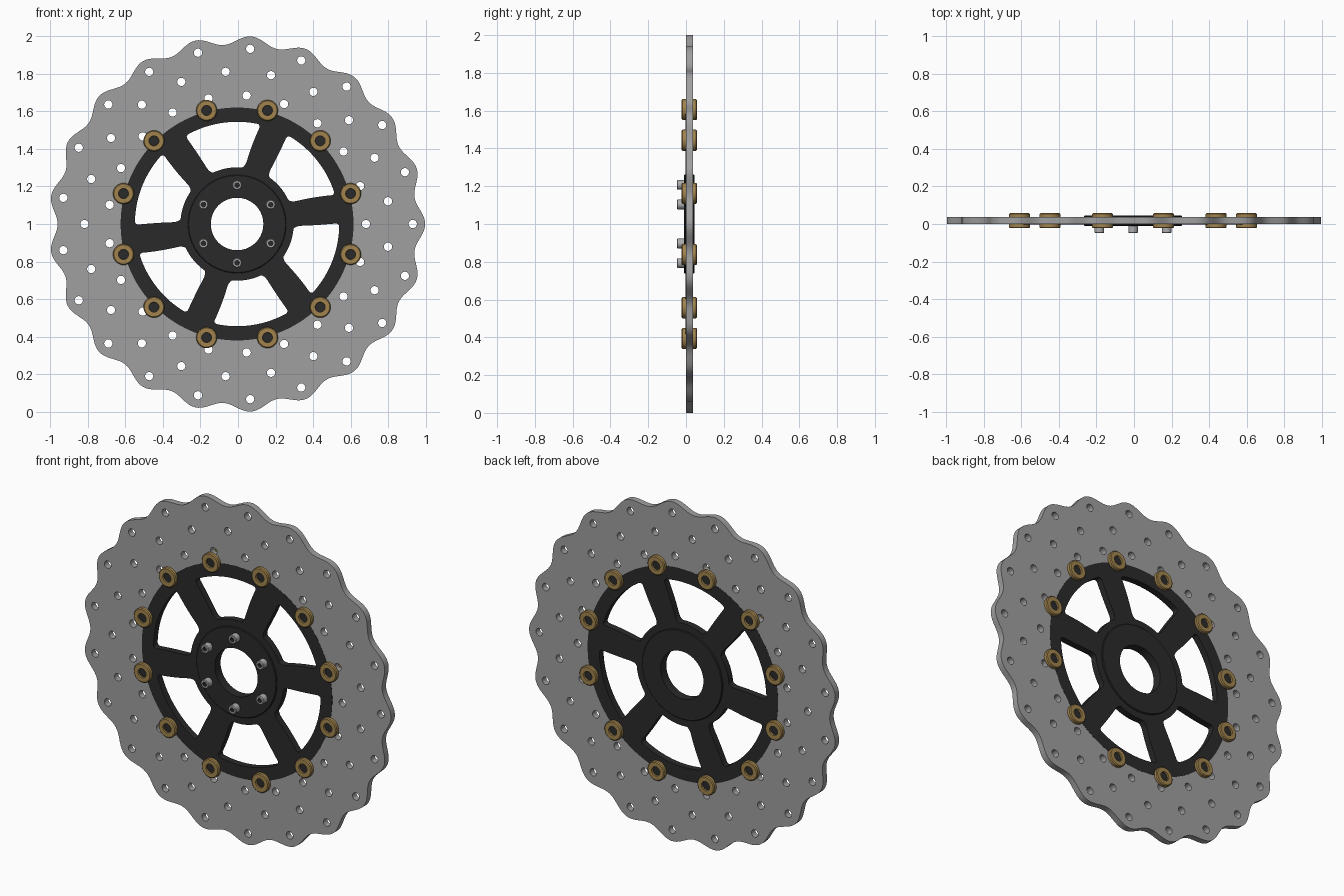
import bpy, bmesh
from math import sin, cos, pi, radians, hypot, atan2
from mathutils import Matrix

cube = bpy.data.objects.get("Cube")
if cube:
    bpy.data.objects.remove(cube)

CENTRE = (-0.005, 0.0175, 1.0)   # hub axis, mid thickness
HALF = 0.0185                    # half thickness of the rotor
LOBES = 21


def material(name, rgb, metallic=0.0):
    m = bpy.data.materials.new(name)
    m.use_nodes = True
    m.diffuse_color = (*rgb, 1)
    m.node_tree.nodes["Principled BSDF"].inputs["Base Color"].default_value = (*rgb, 1)
    return m


steel = material("brushed steel", (0.35, 0.35, 0.35))
black = material("black anodised", (0.023, 0.023, 0.023))
gold = material("gold anodised", (0.36, 0.23, 0.075))
bolt_grey = material("bolt grey", (0.42, 0.42, 0.42))


def polar(r, a):
    return (r * cos(a), r * sin(a))


def circle(r, n, cx=0, cy=0):
    return [(cx + r * cos(2 * pi * i / n), cy + r * sin(2 * pi * i / n)) for i in range(n)]


def add_object(name, mesh, mats, x=0, z=0):
    """Place a mesh, modelled with its axis on local z, so local +z faces the front."""
    ob = bpy.data.objects.new(name, mesh)
    bpy.context.collection.objects.link(ob)
    ob.matrix_world = (Matrix.Translation((CENTRE[0] + x, CENTRE[1], CENTRE[2] + z))
                       @ Matrix.Rotation(pi / 2, 4, 'X'))
    if not mesh.materials:
        for m in mats:
            mesh.materials.append(m)
    bpy.ops.object.select_all(action='DESELECT')
    ob.select_set(True)
    bpy.context.view_layer.objects.active = ob
    bpy.ops.object.shade_smooth_by_angle(angle=radians(35))
    return ob


def plate(name, loops, half, mat):
    """Flat plate: first loop is the outline, the others are openings."""
    cu = bpy.data.curves.new(name, 'CURVE')
    cu.dimensions = '2D'
    cu.fill_mode = 'BOTH'
    cu.extrude = half
    for pts in loops:
        sp = cu.splines.new('POLY')
        sp.points.add(len(pts) - 1)
        for p, (x, y) in zip(sp.points, pts):
            p.co = (x, y, 0, 1)
        sp.use_cyclic_u = True
    tmp = bpy.data.objects.new(name + "_outline", cu)
    bpy.context.collection.objects.link(tmp)
    bpy.context.view_layer.update()
    mesh = bpy.data.meshes.new_from_object(
        tmp.evaluated_get(bpy.context.evaluated_depsgraph_get()))
    bpy.data.objects.remove(tmp)
    bm = bmesh.new()
    bm.from_mesh(mesh)
    bmesh.ops.remove_doubles(bm, verts=bm.verts, dist=1e-5)
    bmesh.ops.recalc_face_normals(bm, faces=bm.faces)
    bm.to_mesh(mesh)
    bm.free()
    mesh.materials.clear()
    return add_object(name, mesh, [mat])


def lathe(name, profile, segments, dark_radius=0.0):
    """Spin (radius, height) points; faces inside dark_radius get slot 1."""
    bm = bmesh.new()
    vs = [bm.verts.new((r, 0, h)) for r, h in profile]
    es = [bm.edges.new(pair) for pair in zip(vs, vs[1:])]
    bmesh.ops.spin(bm, geom=vs + es, cent=(0, 0, 0), axis=(0, 0, 1),
                   angle=2 * pi, steps=segments)
    bmesh.ops.remove_doubles(bm, verts=bm.verts, dist=1e-5)
    bmesh.ops.recalc_face_normals(bm, faces=bm.faces)
    for f in bm.faces:
        if all(hypot(v.co.x, v.co.y) < dark_radius for v in f.verts):
            f.material_index = 1
    mesh = bpy.data.meshes.new(name)
    bm.to_mesh(mesh)
    bm.free()
    return mesh


# Wavy rotor with three rings of drilled holes
def wave(a):
    return 0.98 + 0.023 * cos(LOBES * a)


steps = LOBES * 18
rotor = [[polar(wave(2 * pi * i / steps), 2 * pi * i / steps) for i in range(steps)],
         circle(0.62, 120)]
for radius, shift in ((0.937, 0), (0.814, 0.5), (0.687, 0)):
    for i in range(LOBES):
        rotor.append(circle(0.022, 20, *polar(radius, 2 * pi * (i + shift) / LOBES)))
plate("brake_rotor", rotor, HALF, steel)


# Carrier with six windows leaving swept spokes
def window(turn):
    corners = ((1, 1, 0, 0.05), (0, 1, 90, 0.05), (0, 0, 180, 0.1), (1, 0, 270, 0.1))
    uv = []
    for u, v, start, fil in corners:
        cu, cv = (u + fil * (1 - 2 * u), v + 1.6 * fil * (1 - 2 * v))
        for k in range(6):
            a = radians(start + 18 * k)
            uv.append((cu + fil * cos(a), cv + 1.6 * fil * sin(a)))
    dense = []
    for (u0, v0), (u1, v1) in zip(uv, uv[1:] + uv[:1]):
        n = max(1, int(hypot(u1 - u0, v1 - v0) * 20))
        dense += [(u0 + (u1 - u0) * k / n, v0 + (v1 - v0) * k / n) for k in range(n)]
    pts = []
    for u, v in dense:
        lo, hi = 22 - 5.5 * v, 58 + 2.5 * v
        pts.append(polar(0.302 + 0.243 * v, radians(turn + lo + (hi - lo) * u)))
    return pts


plate("carrier", [circle(0.621, 120), circle(0.15, 64)] + [window(60 * i) for i in range(6)],
      HALF + 0.0008, black)

# Raised hub collar around the bore
collar = [(0.14, -0.027), (0.258, -0.027), (0.262, -0.023), (0.262, 0.023),
          (0.258, 0.027), (0.14, 0.027), (0.14, -0.027)]
add_object("hub_collar", lathe("hub_collar", collar, 80), [black])

# Twelve floating bobbins joining rotor and carrier
half_bobbin = [(0, 0.03), (0.026, 0.03), (0.027, 0.04), (0.051, 0.04),
               (0.056, 0.035), (0.056, HALF), (0.034, HALF)]
bobbin = half_bobbin + [(r, -h) for r, h in reversed(half_bobbin)]
bobbin_mesh = lathe("bobbin", bobbin, 32, 0.0265)
for i in range(12):
    x, z = polar(0.627, radians(15 + 30 * i))
    add_object(f"bobbin_{i + 1}", bobbin_mesh, [gold, black], x, z)

# Six socket head bolts on the front of the hub
bolt = [(0, 0.05), (0.012, 0.05), (0.0125, 0.066), (0.022, 0.066),
        (0.0255, 0.062), (0.0255, 0.025), (0, 0.025)]
bolt_mesh = lathe("hub_bolt", bolt, 24, 0.0127)
for i in range(6):
    x, z = polar(0.207, radians(30 + 60 * i))
    add_object(f"hub_bolt_{i + 1}", bolt_mesh, [bolt_grey, black], x, z)
